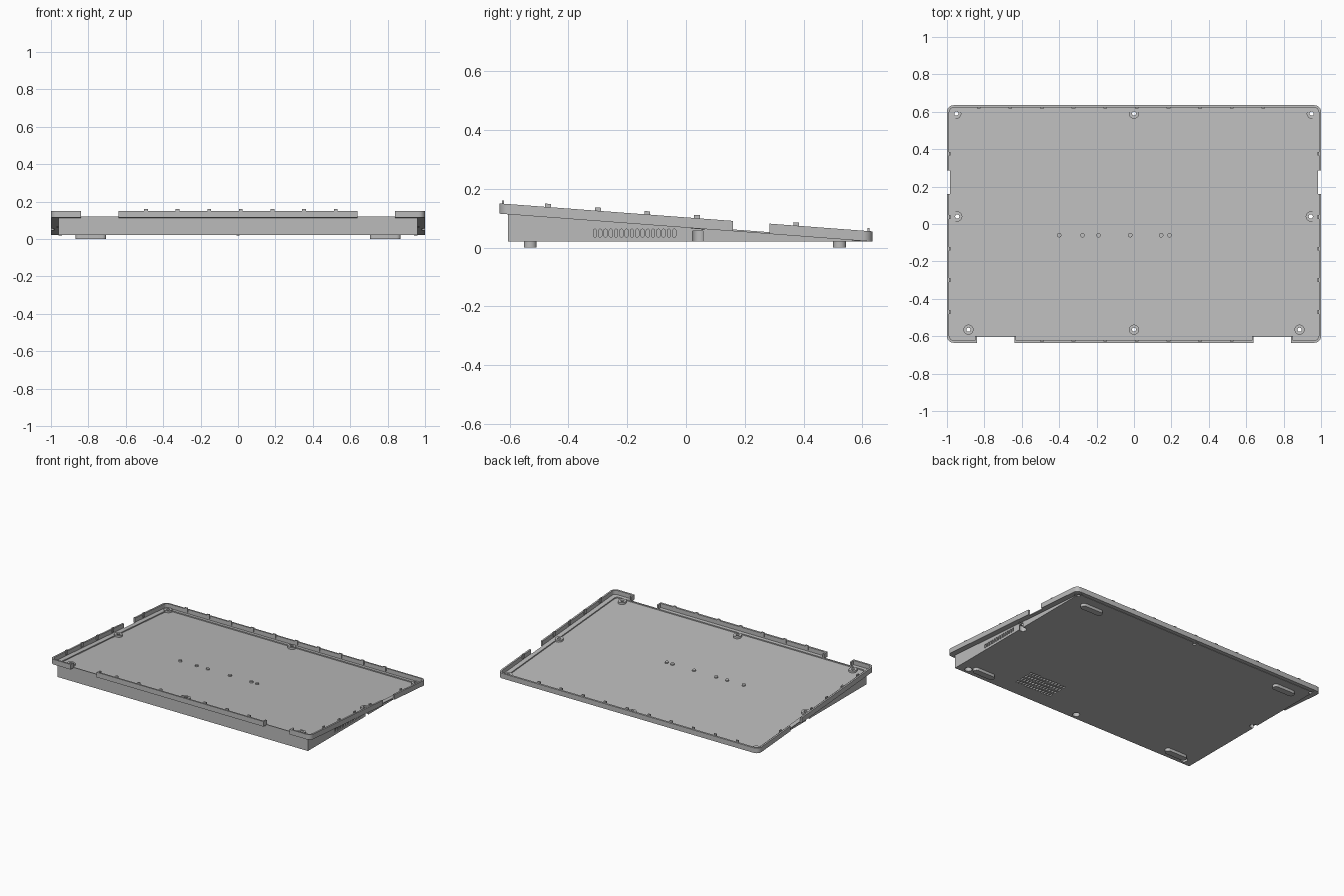
import bpy, bmesh, math
from mathutils import Matrix, Vector

cube = bpy.data.objects.get("Cube")
if cube:
    bpy.data.objects.remove(cube, do_unlink=True)

SLOPE, MID = -0.075, 0.0675      # tilt of the tray and its height at the centre
BASE = 0.02                      # underside of the case
RIM, LEDGE, FLOOR = 0.035, 0.006, -0.0015   # heights above the tilted plane

grey = bpy.data.materials.new("case grey")
grey.use_nodes = True
COLOUR = (0.5, 0.5, 0.5, 1)
grey.diffuse_color = COLOUR
grey.node_tree.nodes["Principled BSDF"].inputs["Base Color"].default_value = COLOUR


def lift(y):
    return MID + SLOPE * y


def rounded(w, d, r, steps=6):
    """Outline of a rounded rectangle centred on the origin."""
    pts = []
    for i, (sx, sy) in enumerate(((1, 1), (-1, 1), (-1, -1), (1, -1))):
        for k in range(steps + 1):
            a = math.pi / 2 * (i + k / steps)
            pts.append((sx * (w / 2 - r) + r * math.cos(a),
                        sy * (d / 2 - r) + r * math.sin(a)))
    return pts


def prism(bm, outline, z0, z1, at=(0, 0, 0), turn=None):
    """Extrude an outline upwards, then turn and move it."""
    rows = [[bm.verts.new((x, y, z)) for x, y in outline] for z in (z0, z1)]
    n = len(outline)
    bm.faces.new(rows[0][::-1])
    bm.faces.new(rows[1])
    for i in range(n):
        j = (i + 1) % n
        bm.faces.new((rows[0][i], rows[0][j], rows[1][j], rows[1][i]))
    m = Matrix.Translation(at) @ (turn or Matrix())
    for v in rows[0] + rows[1]:
        v.co = m @ v.co


def box(bm, x0, x1, y0, y1, z0, z1):
    x0, x1 = sorted((x0, x1))
    prism(bm, [(x0, y0), (x1, y0), (x1, y1), (x0, y1)], z0, z1)


def circle(r, n=20):
    return [(r * math.cos(math.tau * i / n), r * math.sin(math.tau * i / n)) for i in range(n)]


def finish(bm, name, tilt=False):
    """Turn a bmesh into an object, shearing it onto the tilted plane if asked."""
    if tilt:
        for v in bm.verts:
            v.co.z += lift(v.co.y)
    bmesh.ops.recalc_face_normals(bm, faces=bm.faces)
    me = bpy.data.meshes.new(name)
    bm.to_mesh(me)
    bm.free()
    me.materials.append(grey)
    ob = bpy.data.objects.new(name, me)
    bpy.context.collection.objects.link(ob)
    return ob


def boolean(target, tool, operation):
    mod = target.modifiers.new(operation.title(), "BOOLEAN")
    mod.operation, mod.object, mod.solver = operation, tool, "EXACT"
    bpy.context.view_layer.objects.active = target
    bpy.ops.object.modifier_apply(modifier=mod.name)
    bpy.data.objects.remove(tool, do_unlink=True)


# Tilted tray slab with rounded corners
bm = bmesh.new()
prism(bm, rounded(2, 1.27, 0.035), 0, RIM)
case = finish(bm, "case_shell", tilt=True)

# Wedge body beneath the tray
bm = bmesh.new()
box(bm, -0.96, 0.96, -0.605, 0.605, BASE, 1)
for v in bm.verts:
    if v.co.z > 0.5:
        v.co.z = lift(v.co.y) + 0.003
boolean(case, finish(bm, "wedge_body"), "UNION")

# Hollow inside the rim, then the lower floor inside the ledge
for w, d, r, h in ((1.976, 1.246, 0.025, LEDGE), (1.91, 1.2, 0.02, FLOOR)):
    bm = bmesh.new()
    prism(bm, rounded(w, d, r), h, 0.1)
    boolean(case, finish(bm, "hollow_cutter", tilt=True), "DIFFERENCE")

# Hinge gaps at the front and port gaps at the sides
bm = bmesh.new()
for s in (-1, 1):
    box(bm, s * 0.64, s * 0.84, -0.7, -0.605, -0.2, 0.2)
    box(bm, s * 0.985, s * 1.1, 0.16, 0.285, -0.2, 0.2)
boolean(case, finish(bm, "gap_cutter", tilt=True), "DIFFERENCE")

# Screw holes, with wide counterbores where the body is thick enough
SCREWS = [(0, 0.59), (0, -0.565)]
for s in (-1, 1):
    SCREWS += [(s * 0.95, 0.59), (s * 0.945, 0.04), (s * 0.885, -0.565)]
bm = bmesh.new()
for x, y in SCREWS:
    prism(bm, circle(0.011), -0.1, 0.3, (x, y, 0))
boolean(case, finish(bm, "screw_cutter"), "DIFFERENCE")
bm = bmesh.new()
for x, y in SCREWS:
    if y < 0.5:
        prism(bm, circle(0.023), -0.1, lift(y) - 0.008, (x, y, 0))
boolean(case, finish(bm, "counterbore_cutter"), "DIFFERENCE")

# Side exhaust slots and bottom intake grille
bm = bmesh.new()
upright = Matrix.Rotation(math.pi / 2, 4, "Y")
for i in range(16):
    prism(bm, rounded(0.027, 0.011, 0.005, 3), -0.012, 0.02,
          (0.96, -0.31 + 0.018 * i, 0.049), upright)
for i in range(13):
    for j in range(4):
        prism(bm, rounded(0.012, 0.03, 0.005, 3), -0.02, 0.01,
              (0.28 + 0.0225 * i, -0.48 + 0.042 * j, BASE))
boolean(case, finish(bm, "vent_cutter"), "DIFFERENCE")

# Ring bosses around the screw holes
bm = bmesh.new()
for x, y in SCREWS:
    loops = [[bm.verts.new((x + px, y + py, h)) for px, py in circle(r, 24)]
             for r, h in ((0.011, FLOOR), (0.011, 0.012), (0.027, 0.012), (0.027, FLOOR))]
    for a, b in zip(loops, loops[1:] + loops[:1]):
        for i in range(24):
            j = (i + 1) % 24
            bm.faces.new((a[i], a[j], b[j], b[i]))
bosses = finish(bm, "screw_bosses", tilt=True)

# Short return walls beside the hinge gaps
bm = bmesh.new()
for s in (-1, 1):
    for x0, x1 in ((0.63, 0.64), (0.84, 0.85)):
        box(bm, s * x0, s * x1, -0.63, -0.598, 0, RIM)
finish(bm, "hinge_returns", tilt=True)

# Snap tabs standing along the rim
bm = bmesh.new()
for i in range(10):
    x = -0.83 + 0.169 * i
    box(bm, x - 0.01, x + 0.01, 0.617, 0.625, 0.015, 0.046)
    if 2 <= i <= 8:
        box(bm, x - 0.01, x + 0.01, -0.627, -0.619, 0.015, 0.046)
for y in (-0.47, -0.3, -0.132, 0.037, 0.375):
    for s in (-1, 1):
        box(bm, s * 0.982, s * 0.99, y - 0.01, y + 0.01, 0.015, 0.046)
finish(bm, "snap_tabs", tilt=True)

# Small studs across the floor
bm = bmesh.new()
for x in (-0.4, -0.275, -0.19, -0.02, 0.145, 0.19):
    prism(bm, circle(0.012, 16), FLOOR - 0.001, 0.007, (x, -0.06, 0))
studs = finish(bm, "floor_studs", tilt=True)

# Rubber feet
bm = bmesh.new()
for x in (-0.787, 0.787):
    for y in (-0.53, 0.523):
        prism(bm, rounded(0.165, 0.044, 0.0215), 0, BASE + 0.001, (x, y, 0))
feet = finish(bm, "feet")

# Smooth the round parts while keeping their edges sharp
for ob in (case, bosses, studs, feet):
    bpy.ops.object.select_all(action="DESELECT")
    ob.select_set(True)
    bpy.context.view_layer.objects.active = ob
    bpy.ops.object.shade_smooth_by_angle(angle=math.radians(30))
